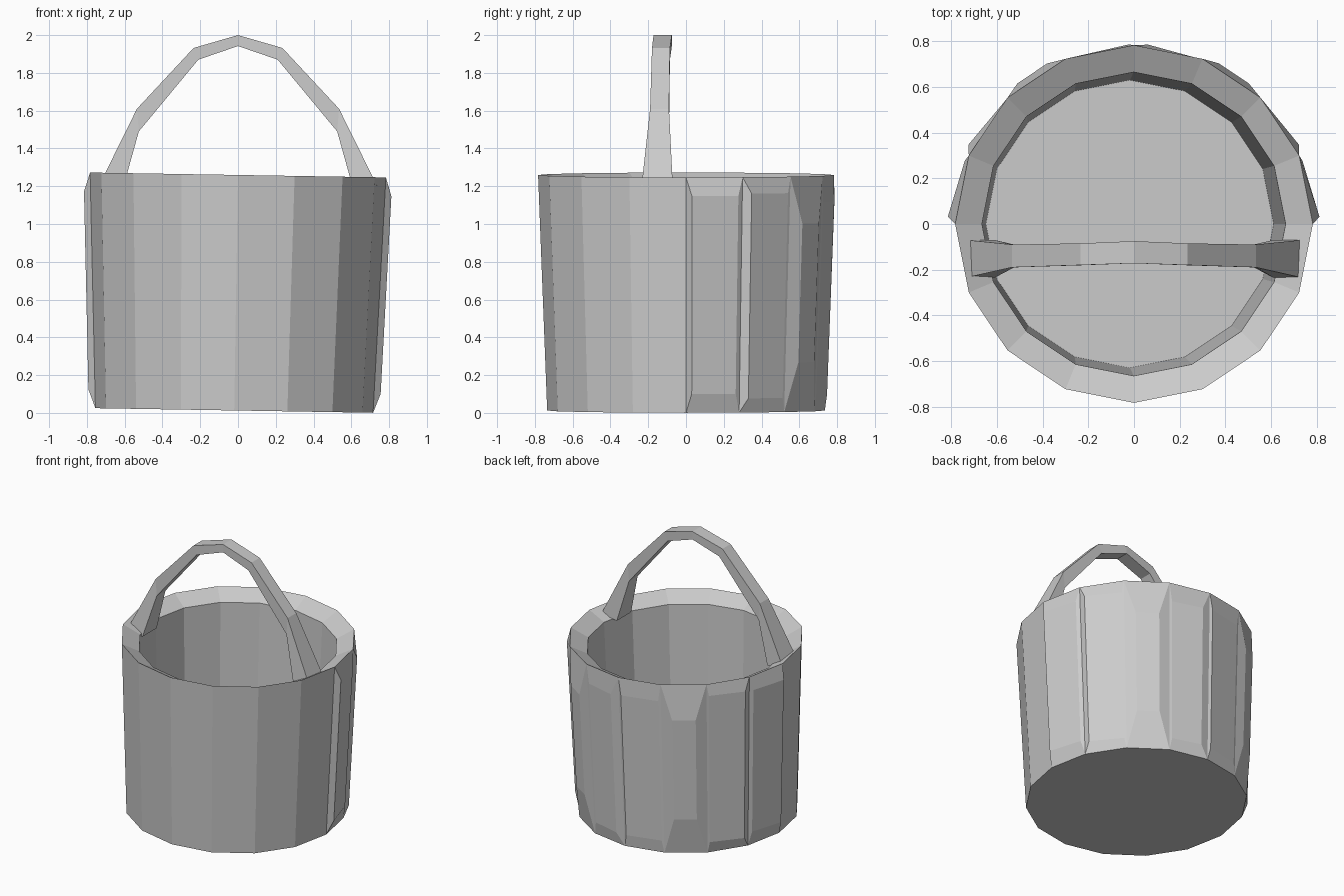
import bpy, bmesh, math
from mathutils import Vector

if "Cube" in bpy.data.objects:
    bpy.data.objects.remove(bpy.data.objects["Cube"])

SIDES = 16
HEIGHT = 1.247


def ring_point(radius, i, z):
    # The whole bucket leans very slightly about the y axis
    a = 2 * math.pi * i / SIDES
    x = radius * math.cos(a) - 0.02 * (1 - z / HEIGHT)
    return Vector((x, radius * math.sin(a), z + 0.0125 - 0.0165 * x))


def finish(bm, name):
    bmesh.ops.recalc_face_normals(bm, faces=bm.faces)
    mesh = bpy.data.meshes.new(name)
    bm.to_mesh(mesh)
    bm.free()
    obj = bpy.data.objects.new(name, mesh)
    bpy.context.collection.objects.link(obj)
    return obj


# Bucket shell: base, outer wall, inward sloping rim, inner wall, floor
bm = bmesh.new()
profile = [(0.735, 0.0), (0.783, HEIGHT), (0.665, 1.185), (0.63, 0.12)]
rings = [[bm.verts.new(ring_point(r, i, z)) for i in range(SIDES)] for r, z in profile]
walls = []
for k in range(len(rings) - 1):
    for i in range(SIDES):
        j = (i + 1) % SIDES
        f = bm.faces.new((rings[k][i], rings[k][j], rings[k + 1][j], rings[k + 1][i]))
        if k == 0:
            walls.append(f)
bm.faces.new(rings[0])
bm.faces.new(rings[-1])

# Raised staves on the back half:
# (start, end) across the panel, (low, high) up it, offset at start and end
near = (0.08, 0.92, 0.08, 0.92, 0.04, 0.015)
second = (0.13, 0.95, 0.06, 0.93, 0.03, 0.003)
inset = (0.24, 0.76, 0.21, 0.80, 0.035, 0.035)
back = (0.06, 0.80, 0.07, 0.89, 0.004, 0.02)
staves = [near, second, inset, back]


def flip(s):
    return (1 - s[1], 1 - s[0], s[2], s[3], s[5], s[4])


flat_back = (0.06, 0.94, 0.07, 0.90, 0.012, 0.004)
staves += [flat_back] + [flip(s) for s in (inset, second, near)]

for i, (u0, u1, v0, v1, d0, d1) in enumerate(staves):
    base = [rings[0][i], rings[0][i + 1], rings[1][i + 1], rings[1][i]]
    a, b, c, d = [v.co for v in base]
    ang = 2 * math.pi * (i + 0.5) / SIDES
    out = Vector((math.cos(ang), math.sin(ang), 0))
    raised = []
    for u, v, off in ((u0, v0, d0), (u1, v0, d1), (u1, v1, d1), (u0, v1, d0)):
        raised.append(bm.verts.new(a.lerp(b, u).lerp(d.lerp(c, u), v) + out * off))
    bm.faces.remove(walls[i])
    bm.faces.new(raised)
    for k in range(4):
        n = (k + 1) % 4
        bm.faces.new((base[k], base[n], raised[n], raised[k]))
finish(bm, "bucket")

# Arched handle: (outer x, z, inner x, z, front y, back y), mirrored left to right
half = [(0.735, 1.205, 0.61, 1.185, -0.235, -0.07),
        (0.535, 1.61, 0.525, 1.49, -0.19, -0.09),
        (0.235, 1.932, 0.21, 1.87, -0.18, -0.085)]
top = (0.0, 2.0, 0.0, 1.942, -0.172, -0.075)
path = half + [top] + [(-s[0], s[1], -s[2], *s[3:]) for s in reversed(half)]
bm = bmesh.new()
sections = []
for ox, oz, ix, iz, yf, yb in path:
    sections.append([bm.verts.new(p) for p in
                     ((ox, yf, oz), (ox, yb, oz), (ix, yb, iz), (ix, yf, iz))])
for s, t in zip(sections, sections[1:]):
    for k in range(4):
        n = (k + 1) % 4
        bm.faces.new((s[k], s[n], t[n], t[k]))
bm.faces.new(sections[0])
bm.faces.new(sections[-1])
finish(bm, "handle")
